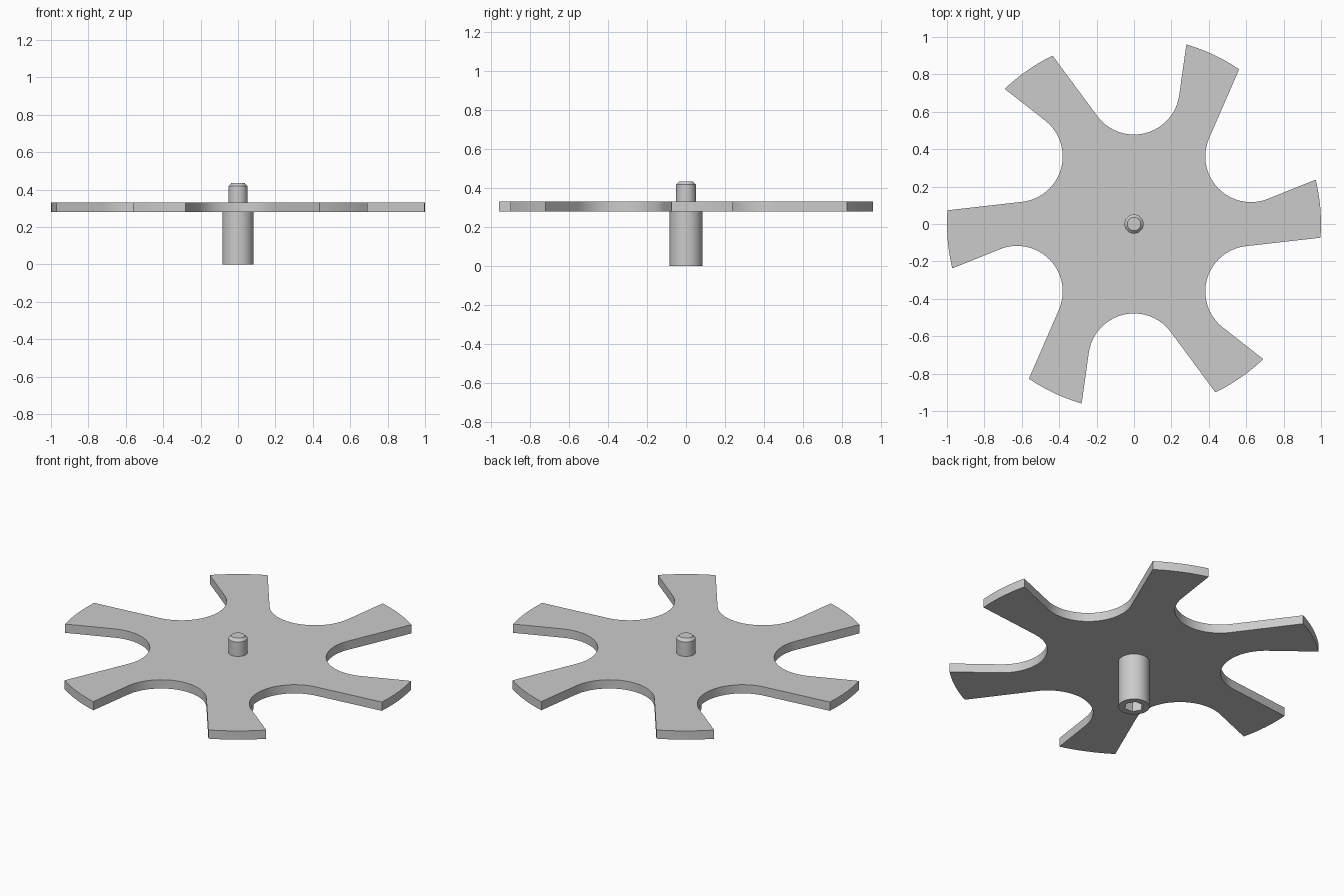
import bpy
import bmesh
from math import cos, sin, radians, pi

cube = bpy.data.objects.get("Cube")
if cube:
    bpy.data.objects.remove(cube, do_unlink=True)

# Single grey material
grey = bpy.data.materials.new("plain grey")
grey.use_nodes = True
GREY = (0.6, 0.6, 0.6, 1.0)
grey.diffuse_color = GREY
grey.node_tree.nodes["Principled BSDF"].inputs["Base Color"].default_value = GREY

SIDES = 48
PLATE_BOTTOM, PLATE_TOP = 0.28, 0.332


def finish(name, bm):
    """Turn a bmesh into a smooth-shaded object with sharp edges kept."""
    bmesh.ops.recalc_face_normals(bm, faces=bm.faces)
    mesh = bpy.data.meshes.new(name)
    bm.to_mesh(mesh)
    bm.free()
    mesh.materials.append(grey)
    obj = bpy.data.objects.new(name, mesh)
    bpy.context.collection.objects.link(obj)
    bpy.ops.object.select_all(action='DESELECT')
    obj.select_set(True)
    bpy.context.view_layer.objects.active = obj
    bpy.ops.object.shade_smooth_by_angle(angle=radians(25))
    return obj


def arc(cx, cy, radius, start, end, steps):
    """Points on an arc, angles in degrees."""
    angles = [radians(start + (end - start) * i / steps) for i in range(steps + 1)]
    return [(cx + radius * cos(a), cy + radius * sin(a)) for a in angles]


def circle(radius):
    return [(radius * cos(2 * pi * i / SIDES), radius * sin(2 * pi * i / SIDES))
            for i in range(SIDES)]


def hexagon(radius):
    """Hexagon sampled at the same angles as the circles."""
    points = []
    for i in range(SIDES):
        a = 2 * pi * i / SIDES
        r = radius * cos(pi / 6) / cos(a % (pi / 3) - pi / 6)
        points.append((r * cos(a), r * sin(a)))
    return points


def loft(name, sections):
    """Skin a stack of (outline, height) sections and cap both ends."""
    bm = bmesh.new()
    rings = [[bm.verts.new((x, y, z)) for x, y in outline] for outline, z in sections]
    for low, high in zip(rings, rings[1:]):
        n = len(low)
        for i in range(n):
            j = (i + 1) % n
            bm.faces.new((low[i], low[j], high[j], high[i]))
    bm.faces.new(rings[0])
    bm.faces.new(rings[-1])
    return finish(name, bm)


# Star plate: six round-bottomed notches between swept arms
outline = []
for k in range(6):
    turn = 60 * k
    a = radians(90 + turn)
    # notch, from its left flank round to its right flank
    outline += arc(0.722 * cos(a), 0.722 * sin(a), 0.244,
                   352.1 + turn, 215.9 + turn, 24)
    # arm tip on the outer circle
    outline += arc(0, 0, 1.0, 115.8 + turn, 133.74 + turn, 6)
loft("star_plate", [(outline, PLATE_BOTTOM), (outline, PLATE_TOP)])

# Shaft below the plate with a hexagonal socket in its lower end
loft("shaft", [(circle(0.084), PLATE_BOTTOM),
               (circle(0.084), 0),
               (hexagon(0.053), 0),
               (hexagon(0.053), 0.13)])

# Chamfered pin above the plate
loft("top_pin", [(circle(0.051), PLATE_TOP),
                 (circle(0.051), 0.418),
                 (circle(0.036), 0.434)])
